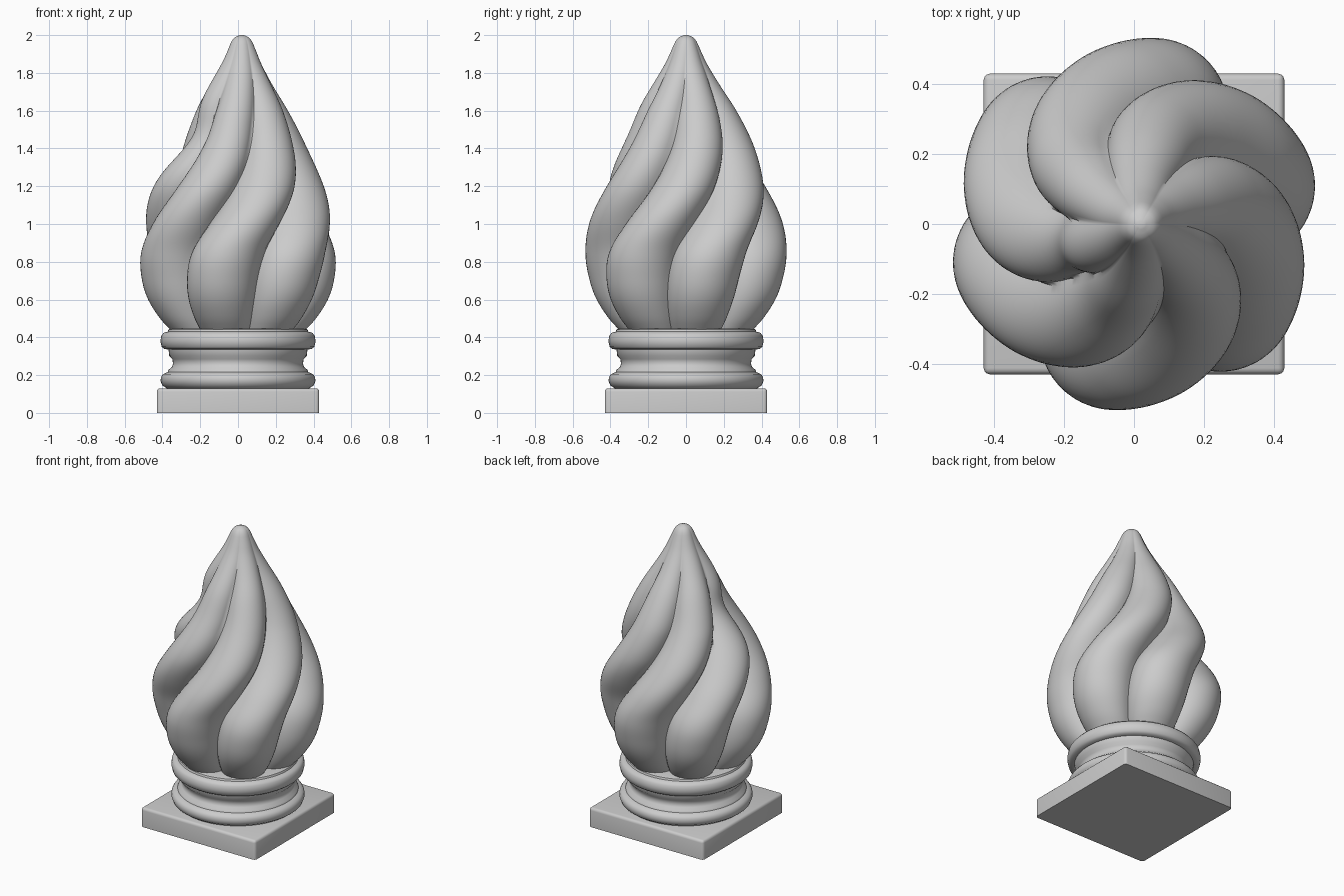
import bpy, bmesh, math

if "Cube" in bpy.data.objects:
    bpy.data.objects.remove(bpy.data.objects["Cube"])


def curve(pts, x):
    """Smooth Hermite interpolation through (x, value) points."""
    if x <= pts[0][0]:
        return pts[0][1]
    if x >= pts[-1][0]:
        return pts[-1][1]
    i = max(j for j in range(len(pts) - 1) if pts[j][0] <= x)

    def slope(j):
        a, b = pts[max(j - 1, 0)], pts[min(j + 1, len(pts) - 1)]
        return (b[1] - a[1]) / (b[0] - a[0])

    (x0, y0), (x1, y1) = pts[i], pts[i + 1]
    h = x1 - x0
    t = (x - x0) / h
    return ((2*t**3 - 3*t**2 + 1) * y0 + (t**3 - 2*t**2 + t) * h * slope(i)
            + (3*t**2 - 2*t**3) * y1 + (t**3 - t**2) * h * slope(i + 1))


def rings_object(name, rings, angle, cap_top=False):
    """Skin a stack of closed rings; hidden ends stay open."""
    bm = bmesh.new()
    loops = [[bm.verts.new(p) for p in ring] for ring in rings]
    n = len(loops[0])
    for a, b in zip(loops, loops[1:]):
        for i in range(n):
            j = (i + 1) % n
            bm.faces.new((a[i], a[j], b[j], b[i]))
    if cap_top:
        bm.faces.new(loops[-1])
    return finish(name, bm, angle)


def finish(name, bm, angle):
    mesh = bpy.data.meshes.new(name)
    bm.to_mesh(mesh)
    bm.free()
    ob = bpy.data.objects.new(name, mesh)
    bpy.context.collection.objects.link(ob)
    bpy.ops.object.select_all(action='DESELECT')
    ob.select_set(True)
    bpy.context.view_layer.objects.active = ob
    bpy.ops.object.shade_smooth_by_angle(angle=math.radians(angle))
    return ob


# Square plinth with softened edges
bm = bmesh.new()
bmesh.ops.create_cube(bm, size=1)
for v in bm.verts:
    v.co = (v.co.x * 0.86, v.co.y * 0.86, (v.co.z + 0.5) * 0.13)
top_edges = [e for e in bm.edges if max(v.co.z for v in e.verts) > 0.1]
bmesh.ops.bevel(bm, geom=top_edges, offset=0.018, segments=3, profile=0.5, affect='EDGES')
finish("plinth", bm, 35)

# Turned moulding: lower roll, hollow neck, upper roll
profile = [(0.37, 0.125), (0.385, 0.135), (0.402, 0.147), (0.41, 0.17), (0.408, 0.19),
           (0.398, 0.205), (0.38, 0.213), (0.372, 0.216), (0.368, 0.228), (0.35, 0.243),
           (0.344, 0.262), (0.348, 0.285), (0.364, 0.302), (0.368, 0.336), (0.39, 0.338),
           (0.404, 0.35), (0.411, 0.38), (0.406, 0.41), (0.394, 0.424), (0.372, 0.43),
           (0.368, 0.442), (0.355, 0.446), (0.24, 0.446)]
N = 96
rings_object("turned_moulding",
             [[(r * math.cos(2*math.pi*i/N), r * math.sin(2*math.pi*i/N), z)
               for i in range(N)] for r, z in profile], 40)

# Flame: six round lobes around an axis, twisted and tapering to the tip
RADIUS = [(0.43, 0.355), (0.5, 0.42), (0.6, 0.485), (0.7, 0.52), (0.83, 0.537), (1.0, 0.515),
          (1.15, 0.472), (1.3, 0.415), (1.45, 0.35), (1.6, 0.268), (1.75, 0.17),
          (1.85, 0.11), (1.92, 0.077), (1.97, 0.054), (1.99, 0.035), (2.0, 0.01)]
TWIST = [(0.43, 13), (0.6, 14), (0.75, 17), (0.87, 23), (1.0, 36), (1.2, 58),
         (1.4, 74), (1.6, 82), (1.8, 88), (2.0, 91)]
FULLNESS = [(0.43, 0.57), (1.3, 0.57), (1.55, 0.64), (1.75, 0.9), (1.9, 2.0), (2.0, 4.0)]
# How far each lobe dips near its upper end, counter-clockwise from the right
DIP = [0.0, 0.04, 0.27, 0.08, 0.03, 0.0]


def flame_ring(z, n=144):
    R, k = curve(RADIUS, z), curve(FULLNESS, z)
    tw = math.radians(curve(TWIST, z))
    dip = math.exp(-((z - 1.48) / 0.17) ** 2)
    lean = 0.02 * min(max((z - 1.4) / 0.5, 0), 1)
    ring = []
    for i in range(n):
        a = 2 * math.pi * i / n
        r = 0
        for lobe in range(6):
            d = a - lobe * math.pi / 3
            c = R * (1 - DIP[lobe] * dip) / (1 + k)
            s = (k * c) ** 2 - (c * math.sin(d)) ** 2
            if s >= 0:
                r = max(r, c * math.cos(d) + math.sqrt(s))
        r = max(r, R * 0.6)
        ring.append((lean + r * math.cos(a + tw), r * math.sin(a + tw), z))
    return ring


levels = [0.43 + 1.5 * i / 70 for i in range(71)] + [1.95, 1.965, 1.98, 1.988, 1.994, 1.998, 2.0]
rings_object("flame", [flame_ring(z) for z in levels], 50, cap_top=True)
